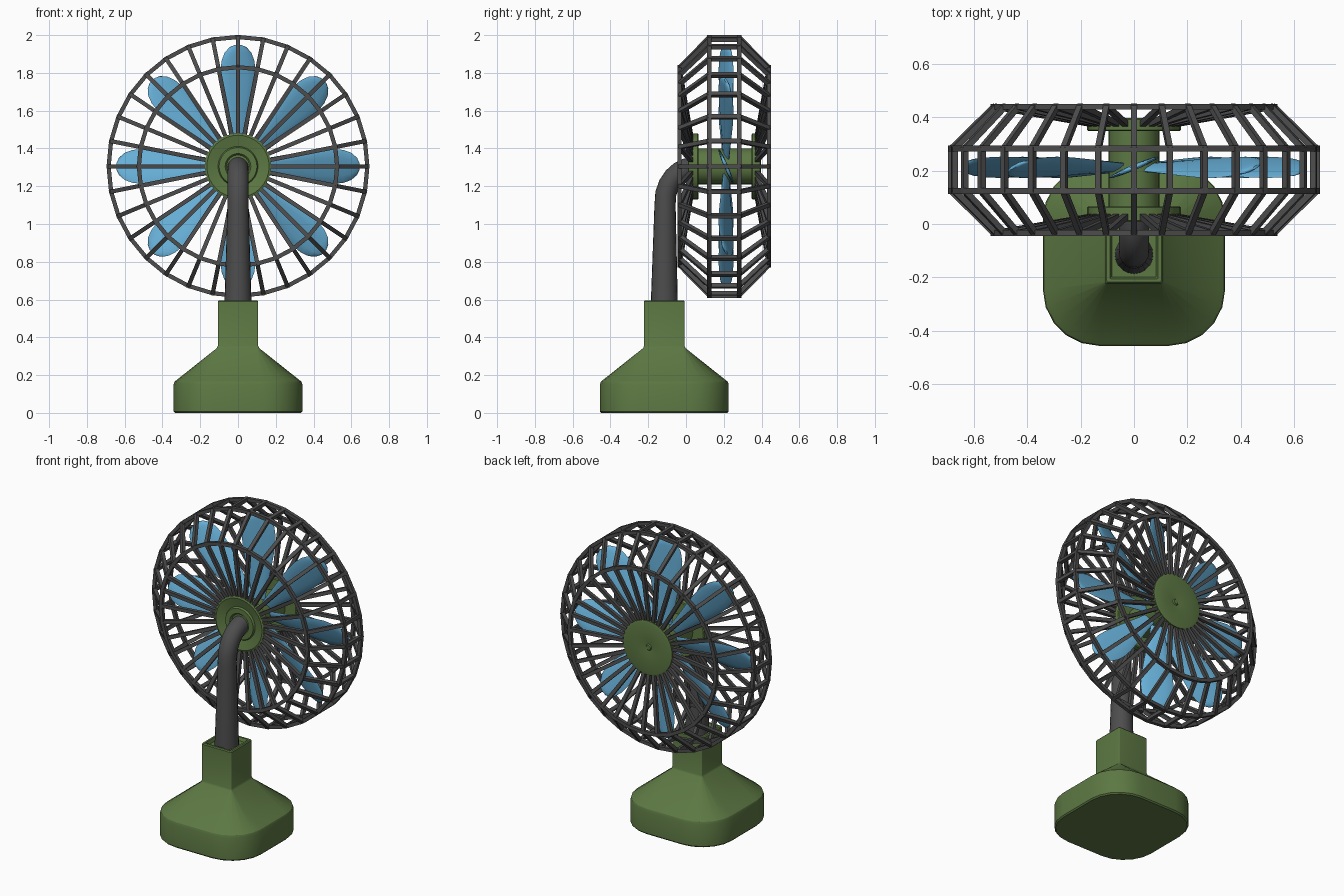
import bpy, bmesh, math
from mathutils import Vector

if "Cube" in bpy.data.objects:
    bpy.data.objects.remove(bpy.data.objects["Cube"])

def material(name, rgb):
    m = bpy.data.materials.new(name)
    m.diffuse_color = (*rgb, 1)
    m.use_nodes = True
    m.node_tree.nodes["Principled BSDF"].inputs["Base Color"].default_value = m.diffuse_color
    return m

GREEN = material("olive green", (0.108, 0.188, 0.056))
GREY = material("dark grey", (0.074, 0.074, 0.076))
BLUE = material("sky blue", (0.135, 0.43, 0.68))
CZ = 1.305                      # height of the fan axis

def finish(name, bm, mat, smooth=None):
    bmesh.ops.recalc_face_normals(bm, faces=bm.faces)
    me = bpy.data.meshes.new(name)
    bm.to_mesh(me)
    bm.free()
    me.materials.append(mat)
    ob = bpy.data.objects.new(name, me)
    bpy.context.collection.objects.link(ob)
    if smooth:
        bpy.ops.object.select_all(action='DESELECT')
        ob.select_set(True)
        bpy.context.view_layer.objects.active = ob
        bpy.ops.object.shade_smooth_by_angle(angle=math.radians(smooth))
    return ob

def loft(bm, rings):
    """Skin a list of equal-length point rings and cap both ends."""
    vs = [[bm.verts.new(p) for p in r] for r in rings]
    n = len(vs[0])
    for a, b in zip(vs, vs[1:]):
        for i in range(n):
            j = (i + 1) % n
            bm.faces.new((a[i], a[j], b[j], b[i]))
    bm.faces.new(vs[0])
    bm.faces.new(vs[-1])

def polar(r, a, y):
    return Vector((r * math.cos(a), y, CZ + r * math.sin(a)))

# Base: rounded square slab tapering to a square socket with a recessed top
def rounded_square(half, rad, z, cy=-0.115, seg=5):
    pts = []
    for q in range(4):
        mid = math.pi / 4 + q * math.pi / 2
        cx = (half - rad) * math.copysign(1, math.cos(mid))
        cv = (half - rad) * math.copysign(1, math.sin(mid))
        for i in range(seg + 1):
            a = q * math.pi / 2 + i / seg * math.pi / 2
            pts.append((cx + rad * math.cos(a), cy + cv + rad * math.sin(a), z))
    return pts

bm = bmesh.new()
loft(bm, [rounded_square(h, r, z) for h, r, z in (
    (0.334, 0.205, 0), (0.341, 0.21, 0.008), (0.341, 0.21, 0.15), (0.336, 0.205, 0.165),
    (0.32, 0.19, 0.178), (0.112, 0.01, 0.343), (0.107, 0.006, 0.355), (0.107, 0.006, 0.59),
    (0.102, 0.006, 0.596), (0.09, 0.004, 0.596), (0.083, 0.003, 0.575))])
finish("base", bm, GREEN, 30)

# Neck: tapered pipe bending back into the hub; y, z, tilt, radius
bm = bmesh.new()
rings = []
path = [(-0.115, 0.56, 0, 0.072), (-0.111, 1.1, 0, 0.056), (-0.107, 1.16, 12, 0.056),
        (-0.092, 1.205, 28, 0.056), (-0.068, 1.243, 45, 0.056), (-0.037, 1.272, 60, 0.056),
        (0.0, 1.291, 72, 0.056), (0.04, 1.3, 85, 0.056)]
for y, z, tilt, r in path:
    t = math.radians(tilt)
    rings.append([(r * math.cos(a), y + r * math.sin(a) * math.cos(t),
                   z - r * math.sin(a) * math.sin(t))
                  for a in (i * math.tau / 20 for i in range(20))])
loft(bm, rings)
finish("neck_pipe", bm, GREY, 40)

# Hub: spool turned around the fan axis; y, radius
bm = bmesh.new()
spool = [(0.022, 0.06), (0.012, 0.068), (0.012, 0.1), (0.024, 0.106), (0.01, 0.165),
         (0.014, 0.175), (0.062, 0.175), (0.066, 0.17), (0.066, 0.095), (0.348, 0.095),
         (0.348, 0.17), (0.352, 0.175), (0.392, 0.175), (0.396, 0.165), (0.38, 0.02),
         (0.386, 0.015)]
loft(bm, [[polar(r, i * math.tau / 32, y) for i in range(32)] for y, r in spool])
finish("hub", bm, GREEN, 30)

# Blades: eight pitched petals with lens-shaped sections; radius, half width
bm = bmesh.new()
petal = [(0.07, 0.035), (0.2, 0.057), (0.32, 0.08), (0.42, 0.096), (0.5, 0.102),
         (0.56, 0.094), (0.6, 0.078), (0.63, 0.05), (0.643, 0.02)]
pitch = math.radians(23)
for k in range(8):
    a = k * math.tau / 8
    radial = Vector((math.cos(a), 0, math.sin(a)))
    tangent = Vector((-math.sin(a), 0, math.cos(a)))
    chord = tangent * math.cos(pitch) - Vector((0, math.sin(pitch), 0))
    normal = radial.cross(chord)
    centre = Vector((0, 0.212, CZ))
    rings = []
    for r, w in petal:
        th = min(0.011, w * 0.3)
        rings.append([centre + radial * r + chord * w * math.cos(b) + normal * th * math.sin(b)
                      for b in (i * math.tau / 12 for i in range(12))])
    loft(bm, rings)
finish("blades", bm, BLUE, 50)

# Cage: 32 bent square wires plus hoops
N, T = 32, 0.011
cage = [(0.15, 0.03), (0.525, -0.034), (0.685, 0.123), (0.685, 0.282),
        (0.525, 0.439), (0.15, 0.372)]
bm = bmesh.new()
def bar(p, q, side):
    d = (q - p).normalized()
    u = (side - d * side.dot(d)).normalized() * T
    v = d.cross(u)
    loft(bm, [[c + u + v, c - u + v, c - u - v, c + u - v]
              for c in (p - d * T * 0.4, q + d * T * 0.4)])

for k in range(N):
    a = k * math.tau / N
    side = Vector((-math.sin(a), 0, math.cos(a)))
    for (r0, y0), (r1, y1) in zip(cage, cage[1:]):
        if r0 != 0.15 or r1 != 0.15:
            bar(polar(r0, a, y0), polar(r1, a, y1), side)
finish("cage_wires", bm, GREY)

bm = bmesh.new()
for r, y in cage[1:5]:
    for k in range(N):
        bar(polar(r, k * math.tau / N, y), polar(r, (k + 1) * math.tau / N, y), Vector((0, 1, 0)))
finish("cage_hoops", bm, GREY)
